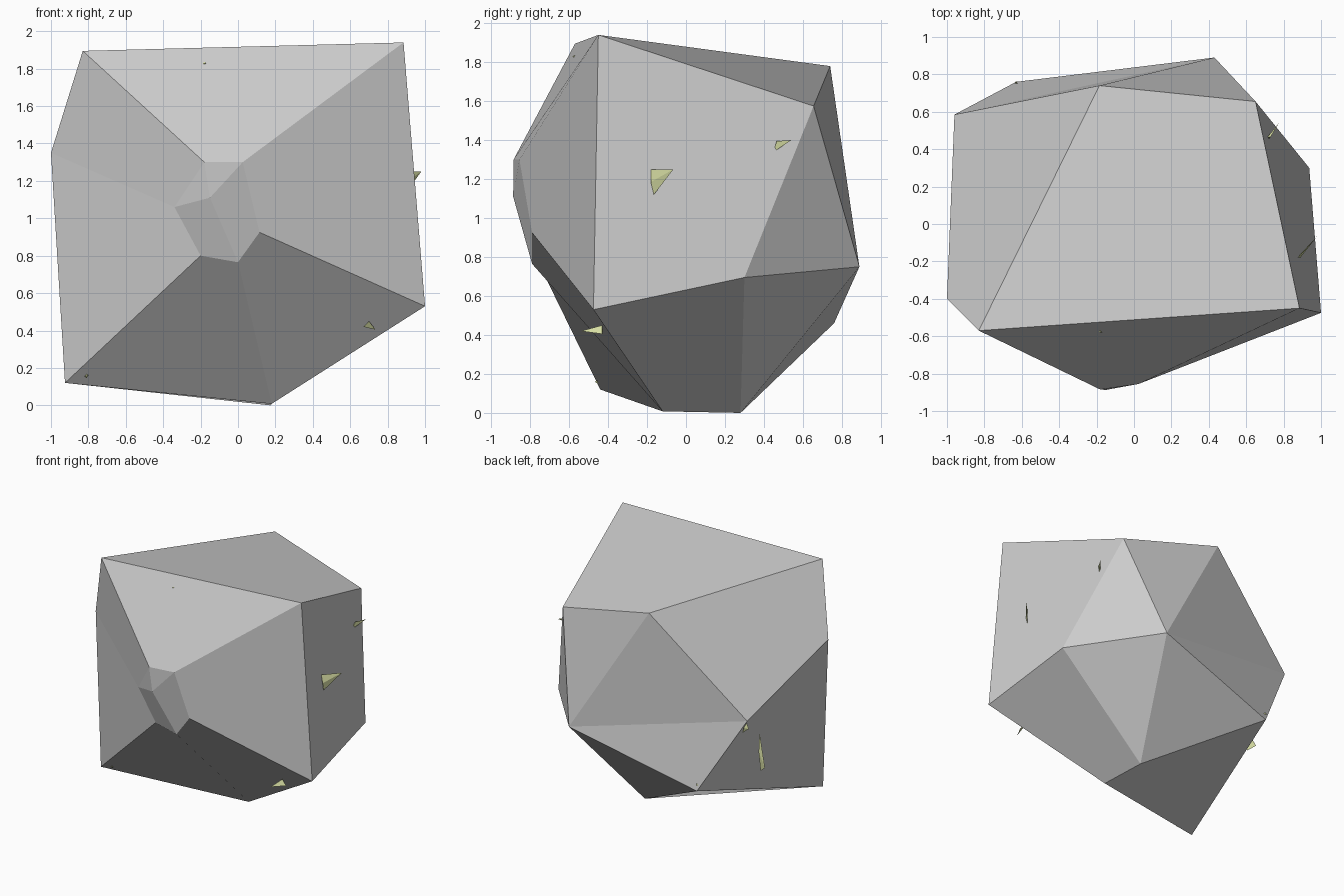
import bpy
import bmesh
from mathutils import Vector

if "Cube" in bpy.data.objects:
    bpy.data.objects.remove(bpy.data.objects["Cube"])


def add_mesh(name, verts, faces, mat=None):
    """Flat-faced closed mesh with outward normals."""
    bm = bmesh.new()
    vs = [bm.verts.new(v) for v in verts]
    for f in faces:
        bm.faces.new([vs[i] for i in f])
    bmesh.ops.recalc_face_normals(bm, faces=bm.faces[:])
    me = bpy.data.meshes.new(name)
    bm.to_mesh(me)
    bm.free()
    ob = bpy.data.objects.new(name, me)
    bpy.context.collection.objects.link(ob)
    if mat:
        me.materials.append(mat)
    return ob


# Boulder corners: front rim A-C E F, base D O, back P R-V, chipped nose G-M
corner = {
    "A": (-.83, -.57, 1.895), "B": (.885, -.45, 1.94), "C": (1, -.475, .53),
    "E": (-.925, -.44, .12), "F": (-1, -.40, 1.35),
    "D": (.18, -.12, .008), "O": (.173, .28, 0),
    "P": (.937, .30, .695), "R": (.65, .655, 1.575), "S": (.43, .89, .75),
    "T": (-.185, .74, 1.78), "U": (-.63, .76, .46), "V": (-.96, .585, 1.05),
    "G": (-.18, -.885, 1.30), "H": (.025, -.855, 1.30), "I": (-.15, -.887, 1.11),
    "J": (-.34, -.795, 1.06), "K": (-.20, -.772, .80), "L": (0, -.79, .765),
    "M": (.115, -.79, .925)}

# Facets, kept as whole polygons so each one shades evenly
facets = ("GABH HBCM AGJF JFEK KEDL MLDC GHI IHML IJKL GIJ "
          "CPRB RPS PSO PODC SUO EUOD FEUV BRTA FVTA TRS TSV SUV").split()
keys = list(corner)
add_mesh("boulder", corner.values(), [[keys.index(c) for c in f] for f in facets])

# Moss-green slivers poking out of the facets
green = bpy.data.materials.new("pale_green")
green.diffuse_color = (.70, .75, .38, 1)
green.use_nodes = True
green.node_tree.nodes["Principled BSDF"].inputs["Base Color"].default_value = green.diffuse_color


def shard(name, a, b, c, thick=.012):
    a, b, c = Vector(a), Vector(b), Vector(c)
    n = (b - a).cross(c - a).normalized() * thick
    add_mesh(name, [a, b, c, (a + b) / 2 + n],
             [(0, 1, 2), (0, 1, 3), (1, 2, 3), (2, 0, 3)], green)


shard("right_shard", (.875, -.18, 1.25), (.885, -.165, 1.12), (.98, -.065, 1.25))
shard("upper_right_shard", (.715, .45, 1.34), (.73, .465, 1.395), (.775, .54, 1.40))
shard("lower_front_shard", (.70, -.43, .45), (.735, -.43, .405), (.67, -.54, .42))
shard("left_shard", (-.83, .24, .79), (-.86, .27, .50), (-.92, .30, .55))
shard("left_back_shard", (-.93, .55, 1.02), (-.90, .56, .93), (-.95, .55, .97))

# Tiny tips barely breaking the surface
for i, (x, y, z) in enumerate([(-.18, -.575, 1.825), (-.81, -.46, .155),
                               (-.63, .755, .51)]):
    shard(f"tip_{i + 1}", (x - .01, y, z), (x + .01, y - .008, z + .006),
          (x, y + .01, z - .01))
